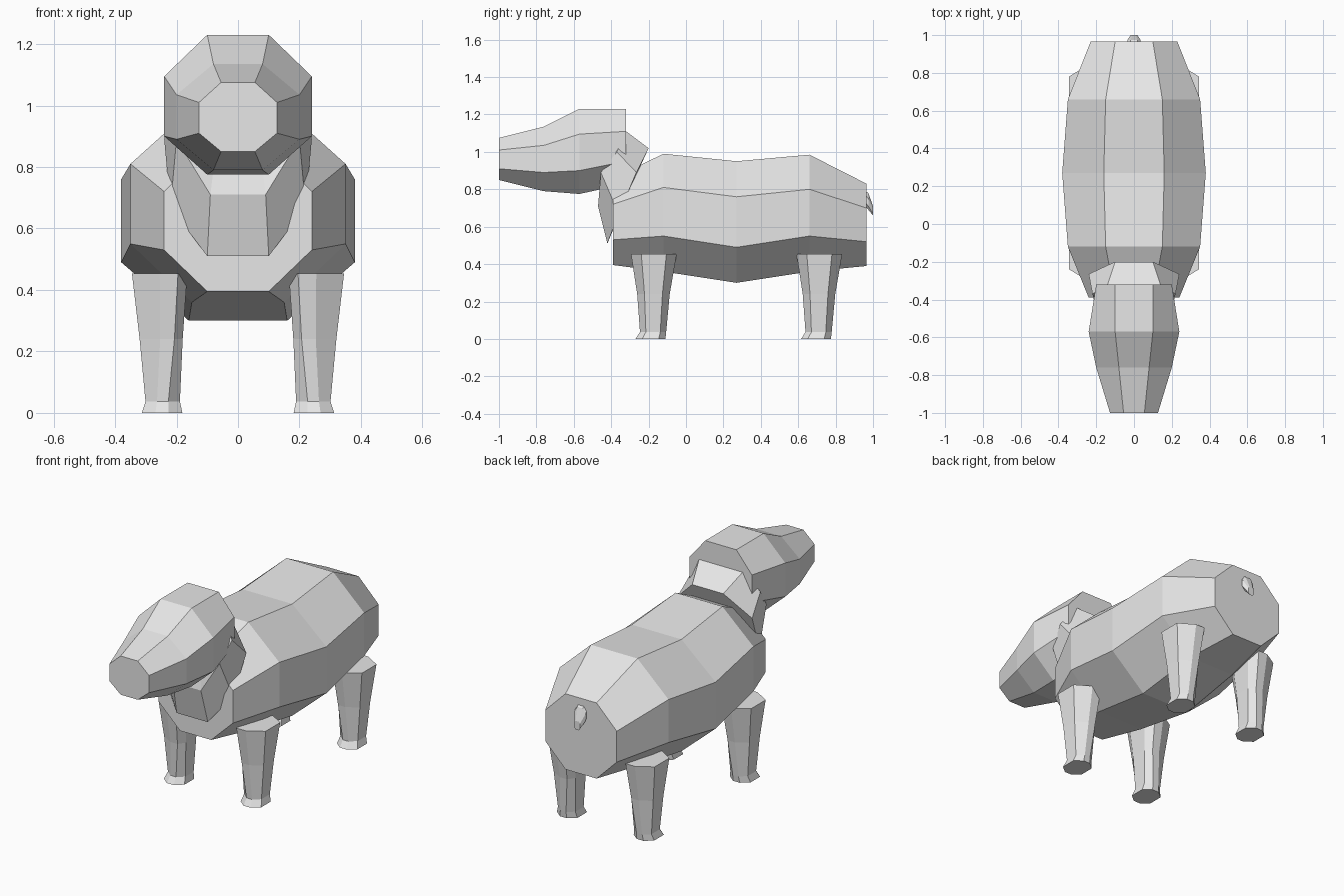
import bpy
import bmesh

cube = bpy.data.objects.get("Cube")
if cube:
    bpy.data.objects.remove(cube)

grey = bpy.data.materials.new("plain grey")
grey.use_nodes = True
tone = (0.8, 0.8, 0.8, 1)
grey.diffuse_color = tone
grey.node_tree.nodes["Principled BSDF"].inputs["Base Color"].default_value = tone


def loft(name, rings):
    """Skin a row of equal rings and cap both ends."""
    bm = bmesh.new()
    loops = [[bm.verts.new(p) for p in ring] for ring in rings]
    n = len(loops[0])
    for a, b in zip(loops, loops[1:]):
        for i in range(n):
            j = (i + 1) % n
            bm.faces.new((a[i], a[j], b[j], b[i]))
    bm.faces.new(loops[0][::-1])
    bm.faces.new(loops[-1])
    bmesh.ops.recalc_face_normals(bm, faces=bm.faces)
    mesh = bpy.data.meshes.new(name)
    bm.to_mesh(mesh)
    bm.free()
    mesh.materials.append(grey)
    obj = bpy.data.objects.new(name, mesh)
    bpy.context.collection.objects.link(obj)
    return obj


def mirrored(half):
    """Complete a ring from its left half, listed top to bottom."""
    return half + [(-x, y, z) for x, y, z in reversed(half)]


def section(y, edge, side, top, upper, lower, bottom):
    """Upright eight-sided section: narrow top and bottom, wide sides."""
    return mirrored([(edge, y, top), (side, y, upper),
                     (side, y, lower), (edge, y, bottom)])


# Barrel-shaped body
loft("body", [section(*s) for s in (
    (-0.39, 0.10, 0.24, 0.86, 0.72, 0.53, 0.395),
    (-0.12, 0.15, 0.35, 0.99, 0.81, 0.55, 0.36),
    (0.27, 0.16, 0.38, 0.95, 0.76, 0.49, 0.30),
    (0.66, 0.15, 0.35, 0.985, 0.80, 0.55, 0.36),
    (0.965, 0.10, 0.23, 0.83, 0.70, 0.52, 0.39))])

# Head tapering to a flat muzzle
loft("head", [section(*s) for s in (
    (-1.0, 0.055, 0.127, 1.075, 1.01, 0.91, 0.85),
    (-0.76, 0.08, 0.20, 1.135, 1.035, 0.89, 0.79),
    (-0.57, 0.10, 0.24, 1.23, 1.095, 0.90, 0.775),
    (-0.32, 0.10, 0.20, 1.23, 1.11, 0.95, 0.83))])

# Slanted neck reaching from the chest into the head
loft("neck", [mirrored(half) for half in (
    [(0.10, -0.20, 1.02), (0.24, -0.265, 0.89),
     (0.22, -0.36, 0.67), (0.10, -0.42, 0.51)],
    [(0.14, -0.32, 1.11), (0.22, -0.37, 1.00),
     (0.20, -0.455, 0.89), (0.09, -0.47, 0.71)],
    [(0.07, -0.40, 1.06), (0.12, -0.41, 1.00),
     (0.12, -0.42, 0.94), (0.07, -0.43, 0.87)])])

# Stubby tail
loft("tail", [section(*s) for s in (
    (0.95, 0.018, 0.035, 0.80, 0.78, 0.74, 0.72),
    (0.975, 0.018, 0.035, 0.78, 0.75, 0.71, 0.69),
    (1.0, 0.010, 0.018, 0.71, 0.70, 0.67, 0.66))])


def leg_ring(side, x, y, z, hx, hy, shift):
    """Level eight-sided ring whose front and back edges sit inward."""
    ex, ey = hx * 0.33, hy * 0.55
    pts = [(hx, -ey), (hx, ey), (ex - shift, hy), (-ex - shift, hy),
           (-hx, ey), (-hx, -ey), (-ex - shift, -hy), (ex - shift, -hy)]
    return [(side * (x + px), y + py, z) for px, py in pts]


# Four legs, each ending in a small flared foot
for end, y in (("front", -0.172), ("hind", 0.713)):
    for label, side in (("left", 1), ("right", -1)):
        loft(f"{end}_{label}_leg", [leg_ring(side, *r) for r in (
            (0.255, y, 0.453, 0.09, 0.122, 0.03),
            (0.25, y - 0.002, 0.24, 0.07, 0.087, 0.02),
            (0.245, y - 0.004, 0.037, 0.056, 0.070, 0.0),
            (0.247, y - 0.018, 0.0, 0.066, 0.080, 0.0))])
